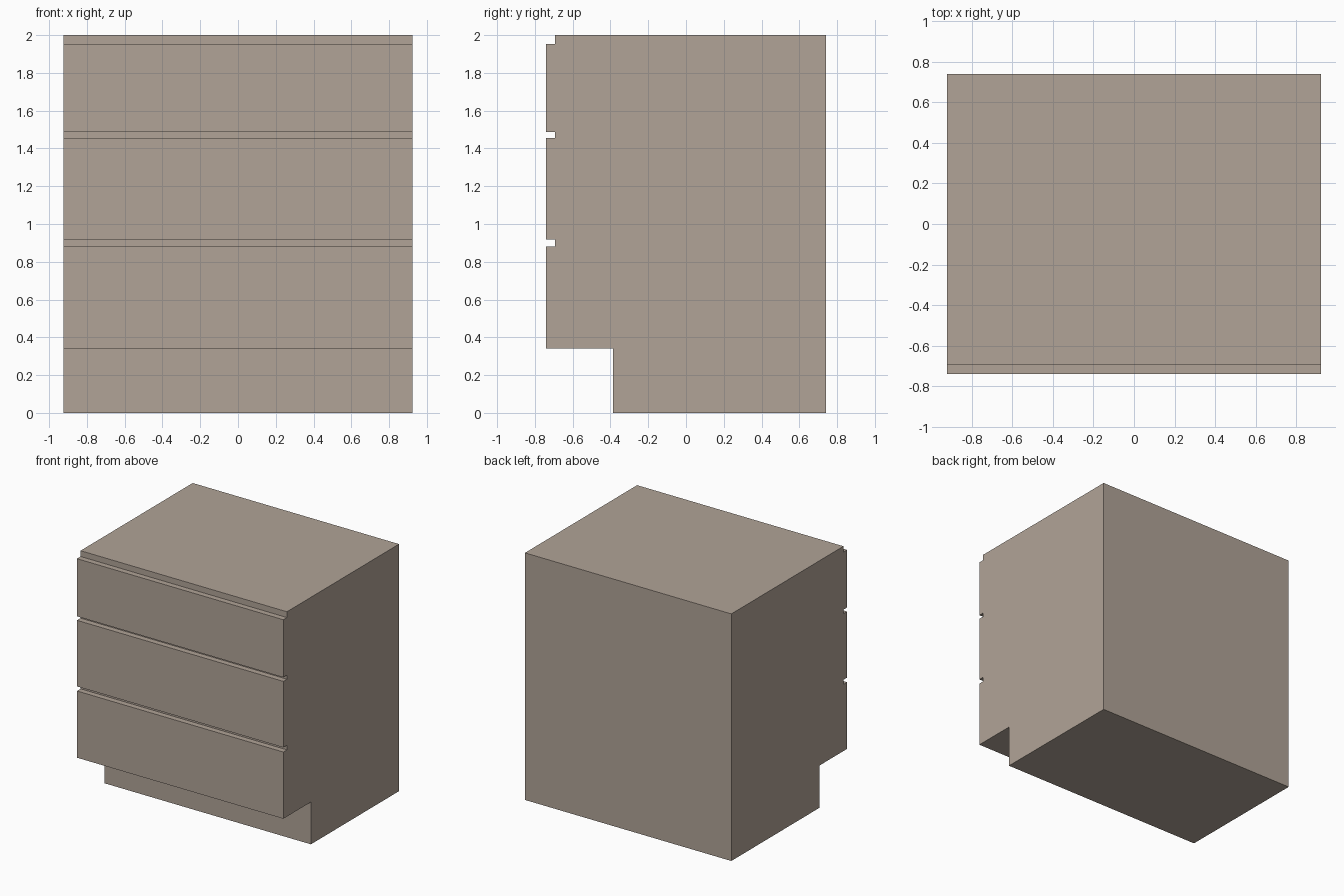
import bpy, bmesh
from mathutils import Vector

if "Cube" in bpy.data.objects:
    bpy.data.objects.remove(bpy.data.objects["Cube"])

HALF_WIDTH = 0.924
BACK, FRONT, RECESS, KICK = 0.74, -0.74, -0.694, -0.387
HEIGHT = 2.0
# bottom and top height of each drawer front
DRAWERS = [(0.342, 0.882), (0.919, 1.454), (1.486, 1.953)]


def extrude_profile(name, profile, half_width):
    """Extrude a closed (y, z) outline symmetrically along x."""
    bm = bmesh.new()
    face = bm.faces.new([bm.verts.new((-half_width, y, z)) for y, z in profile])
    result = bmesh.ops.extrude_face_region(bm, geom=[face])
    verts = [g for g in result["geom"] if isinstance(g, bmesh.types.BMVert)]
    bmesh.ops.translate(bm, verts=verts, vec=Vector((2 * half_width, 0, 0)))
    bmesh.ops.recalc_face_normals(bm, faces=bm.faces)
    mesh = bpy.data.meshes.new(name)
    bm.to_mesh(mesh)
    bm.free()
    obj = bpy.data.objects.new(name, mesh)
    bpy.context.collection.objects.link(obj)
    return obj


# Side outline: back, base and toe kick
profile = [(BACK, HEIGHT), (BACK, 0), (KICK, 0), (KICK, DRAWERS[0][0])]

# Drawer fronts stand proud, with finger grooves between them
for i, (low, high) in enumerate(DRAWERS):
    if i > 0:
        profile.append((RECESS, low))
    profile += [(FRONT, low), (FRONT, high), (RECESS, high)]

# Set-back top edge
profile.append((RECESS, HEIGHT))

cabinet = extrude_profile("drawer_cabinet", profile, HALF_WIDTH)

# Warm grey-brown finish
finish = bpy.data.materials.new("grey_brown")
finish.diffuse_color = (0.44, 0.37, 0.31, 1)
finish.use_nodes = True
finish.node_tree.nodes["Principled BSDF"].inputs["Base Color"].default_value = finish.diffuse_color
cabinet.data.materials.append(finish)
